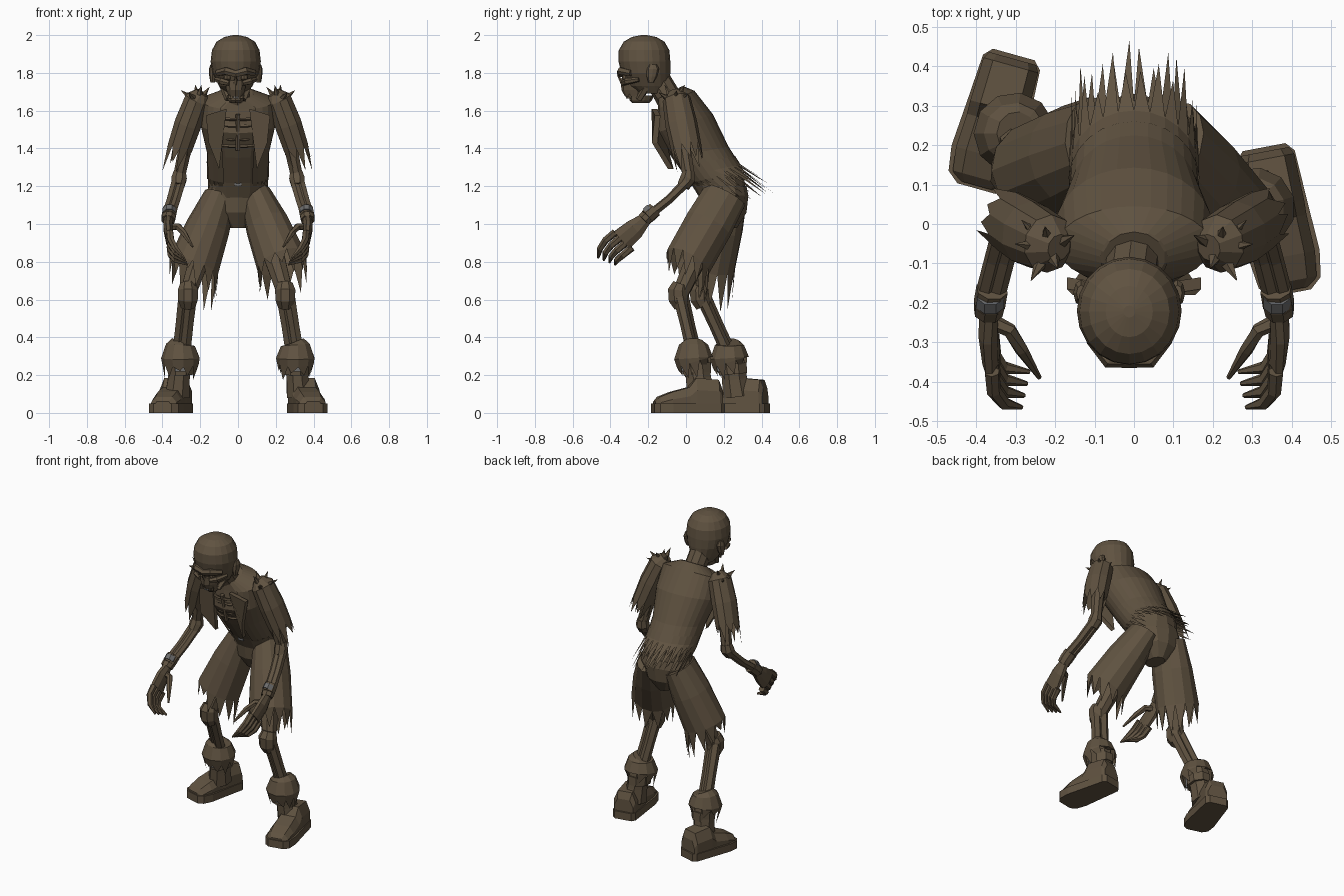
import bpy, bmesh, math, random
from mathutils import Vector as V

if "Cube" in bpy.data.objects:
    bpy.data.objects.remove(bpy.data.objects["Cube"])
random.seed(4)

def material(name, c):
    m = bpy.data.materials.new(name)
    m.diffuse_color = (*c, 1)
    m.use_nodes = True
    m.node_tree.nodes["Principled BSDF"].inputs["Base Color"].default_value = m.diffuse_color
    return m
BROWN = material("weathered brown", (0.116, 0.085, 0.052))
STEEL = material("dull steel", (0.15, 0.15, 0.15))

def skin(name, rings, mat=BROWN, closed=True, caps=True, teeth=None, out=None, bias=V()):
    """Join rings of points; teeth=(min,max) hangs ragged points from the last ring, longer towards bias."""
    bm = bmesh.new()
    vs = [[bm.verts.new(p) for p in r] for r in rings]
    n = len(vs[0])
    last = n if closed else n - 1
    for a, b in zip(vs, vs[1:]):
        for i in range(last):
            j = (i + 1) % n
            bm.faces.new((a[i], a[j], b[j], b[i]))
    if teeth:
        mid = sum((v.co for v in vs[-1]), V()) / n
        for i in range(last):
            p, q = vs[-1][i], vs[-1][(i + 1) % n]
            d = out or ((p.co - vs[-2][i].co).normalized())
            size = random.uniform(*teeth) + max(0, bias.dot(p.co - mid))
            tip = p.co.lerp(q.co, random.uniform(.3, .7)) + d * size
            bm.faces.new((p, q, bm.verts.new(tip)))
    elif caps and closed:
        bm.faces.new(vs[-1])
    if caps and closed:
        bm.faces.new(vs[0])
    bmesh.ops.recalc_face_normals(bm, faces=bm.faces)
    me = bpy.data.meshes.new(name)
    bm.to_mesh(me)
    bm.free()
    me.materials.append(mat)
    ob = bpy.data.objects.new(name, me)
    bpy.context.collection.objects.link(ob)
    return ob

def tube(name, pts, n=6, **kw):
    """Sweep along (x, y, z, rx, [ry]) points."""
    P = [V(p[:3]) for p in pts]
    rings = []
    for i, p in enumerate(pts):
        t = (P[min(i + 1, len(P) - 1)] - P[max(i - 1, 0)]).normalized()
        a = t.cross(V((0, 1, 0))).normalized()
        b = t.cross(a)
        rx, ry = p[3], p[-1]
        rings.append([P[i] + a * rx * math.cos(2 * math.pi * (k + .5) / n)
                      + b * ry * math.sin(2 * math.pi * (k + .5) / n) for k in range(n)])
    return skin(name, rings, **kw)

def flat_stack(name, levels, n, x=0, **kw):
    """Horizontal oval rings from (z, cy, rx, ry)."""
    return skin(name, [[V((x + rx * math.sin(2 * math.pi * k / n), cy - ry * math.cos(2 * math.pi * k / n), z))
                        for k in range(n)] for z, cy, rx, ry in levels], **kw)

def box(name, c, s, mat=BROWN):
    return skin(name, [[V((c[0] + i * s[0] / 2, c[1] + j * s[1] / 2, c[2] + k * s[2] / 2))
                        for i, j in ((-1, -1), (1, -1), (1, 1), (-1, 1))] for k in (-1, 1)], mat)

def cone(name, base, tip, r, n=5):
    return tube(name, [(*base, r), (*tip, .001)], n)

def torso_ring(cy, cz, w, d, t, gap, n, s=1):
    """Ring tilted down towards the front, with an opening of +-gap at the front."""
    r = []
    for k in range(n):
        a = gap + (2 * math.pi - 2 * gap) * k / (n - 1 if gap else n)
        r.append(V((w * s * math.sin(a), cy - d * s * math.cos(a), cz - t * math.cos(a))))
    return r

# Torso and open jacket
levels = [(-.085, 1.695, .085, .07, .035), (-.055, 1.655, .195, .10, .05), (-.012, 1.53, .2, .155, .05),
          (.07, 1.38, .165, .155, .03), (.16, 1.25, .16, .145, .035)]
skin("torso", [torso_ring(*l, 0, 14, .93) for l in levels + [(.195, 1.12, .15, .12, 0)]])
skin("jacket", [torso_ring(*l, .5, 25) for l in levels], closed=False,
     teeth=(.08, .22), out=V((0, .80, -.60)))
# Loose torn strips around the back hem
strips = [torso_ring(*l, 1.4, 15, 1.02) for l in levels[3:]]
skin("torn_hem", [[a.lerp(b, u) for a, b in zip(*strips)] for u in (.4, .75)], closed=False,
     teeth=(.08, .2), out=V((0, .84, -.54)))

# Ribs, sternum and belt
for i in range(5):
    z = 1.56 - i * .036
    y = -.158 + i * .013
    tube("rib", [(-.09, y + .02, z, .009), (-.04, y - .006, z - .005, .009),
                 (.04, y - .006, z - .005, .009), (.09, y + .02, z, .009)], 5)
tube("sternum", [(0, -.168, 1.58, .014), (0, -.12, 1.39, .012)], 5)
flat_stack("belt", [(1.19, .185, .155, .13), (1.27, .17, .155, .135)], 14)
box("belt_buckle", (0, .042, 1.23), (.035, .03, .06), STEEL)
flat_stack("pelvis", [(.98, .2, .05, .07), (1.06, .2, .13, .12), (1.15, .2, .17, .13), (1.2, .19, .155, .13)], 12)

# Neck and head
HX = -.012
tube("neck", [(0, -.05, 1.6, .075), (-.005, -.105, 1.69, .068), (HX, -.16, 1.78, .068)], 10)
flat_stack("skull", [(1.69, -.18, .06, .075), (1.73, -.2, .088, .112), (1.80, -.213, .122, .13),
                     (1.86, -.22, .133, .137), (1.92, -.222, .126, .134), (1.965, -.222, .102, .108),
                     (1.99, -.222, .06, .065), (2, -.222, .015, .015)], 20, x=HX)
tube("brow", [(HX - .095, -.29, 1.80, .018), (HX - .05, -.345, 1.81, .022), (HX, -.345, 1.795, .02),
              (HX + .05, -.345, 1.81, .022), (HX + .095, -.29, 1.80, .018)], 6)
flat_stack("upper_jaw", [(1.675, -.275, .04, .048), (1.71, -.28, .052, .062), (1.76, -.28, .06, .065)], 10, x=HX)
flat_stack("lower_jaw", [(1.64, -.24, .028, .045), (1.655, -.24, .042, .06), (1.68, -.235, .05, .065)], 10, x=HX)
cone("nose", (HX, -.325, 1.735), (HX, -.365, 1.79), .018)
for i in range(6):
    a = (i - 2.5) * .35
    box("tooth", (HX + .043 * math.sin(a), -.268 - .045 * math.cos(a), 1.676), (.011, .012, .024),
        STEEL if i in (2, 3) else BROWN)
for s in (1, -1):
    tube("cheekbone", [(HX + s * .035, -.335, 1.745, .014), (HX + s * .075, -.315, 1.755, .018),
                       (HX + s * .105, -.25, 1.765, .012)], 6)
    flat_stack("eye", [(1.757, -.318, .008, .008), (1.768, -.32, .02, .02), (1.785, -.32, .02, .02),
                       (1.795, -.318, .008, .008)], 8, x=HX + s * .045)
    tube("jaw_hinge", [(HX + s * .07, -.2, 1.74, .02), (HX + s * .04, -.25, 1.66, .018)], 5)
    flat_stack("ear", [(1.75, -.185, .012, .015), (1.78, -.18, .018, .028), (1.82, -.175, .02, .034),
                       (1.845, -.175, .012, .02)], 8, x=HX + s * .122)

for s in (1, -1):
    # Jacket lapel
    pts = [(.06, -.172, 1.61), (.17, -.155, 1.575), (.155, -.17, 1.43), (.10, -.085, 1.29)]
    skin("lapel", [[V((s * x, y + o, z)) for x, y, z in pts] for o in (-.01, .02)])
    # Ragged sleeve with spiked shoulder
    tube("sleeve", [(s * .19, -.06, 1.695, .035), (s * .215, -.05, 1.66, .07, .075), (s * .265, -.025, 1.53, .075, .085),
                    (s * .305, 0, 1.41, .07, .082)], 10, teeth=(.05, .15))
    for dx, dy, dz in ((.9, .1, .7), (.1, .5, .9), (-.6, .3, .8), (.5, -.9, .6), (-.2, -.5, .9), (.7, .7, .5)):
        d = V((s * dx, dy, dz)).normalized()
        c = V((s * .215, -.06, 1.64))
        cone("shoulder_spike", c + d * .045, c + d * .11, .02)
    # Bony arm
    tube("upper_arm", [(s * .22, -.05, 1.62, .045), (s * .28, -.01, 1.4, .038), (s * .312, .015, 1.25, .034)], 8)
    tube("elbow", [(s * .308, .015, 1.28, .034), (s * .312, .01, 1.24, .044), (s * .318, -.015, 1.2, .036)], 8)
    for o in (.016, -.014):
        tube("forearm_bone", [(s * (.312 + o), .01, 1.23, .026), (s * (.34 + o), -.09, 1.13, .024),
                              (s * (.366 + o), -.19, 1.05, .024)], 6)
    tube("wrist_band", [(s * .36, -.165, 1.076, .041), (s * .367, -.205, 1.04, .041)], 8)
    tube("wrist_strap", [(s * .367, -.205, 1.04, .04), (s * .37, -.225, 1.02, .038)], 8)
    q = V((s * .3635, -.185, 1.058))
    tube("wrist_plate", [(*(q + V((-.001, -.006 + k, .004 + k * .9))), .037, .042) for k in (.013, -.012)],
         8, mat=STEEL)
    # Hand hanging with curled fingers
    tube("palm", [(s * .368, -.21, 1.03, .026, .034), (s * .37, -.27, .975, .026, .058),
                  (s * .362, -.34, .915, .022, .066)], 8)
    for i in range(4):
        u = i / 3
        k = V((s * .36, -.375 + .09 * u, .955 - .08 * u))
        tube("finger", [(*k, .02), (*(k + V((s * -.005, -.05, -.04))), .019), (s * .33, k.y - .08, k.z - .085 + .02 * u, .017),
                        (s * (.285 - .02 * u), -.465 + .09 * u, .82 - .035 * u, .006)], 6)
    tube("thumb", [(s * .355, -.25, .985, .02), (s * .315, -.27, .985, .019), (s * .285, -.32, .95, .017),
                   (s * .24, -.39, .88, .006)], 6)

# Legs: the left-hand one trails behind
for s, hem, knee, ank, heel, toe in (
        (1, (.232, .01, .80), (.25, -.03, .63), (.305, .05, .29), (.33, .195), (.40, -.175)),
        (-1, (-.232, .135, .78), (-.265, .085, .63), (-.303, .24, .29), (-.305, .43), (-.40, .09))):
    hip = V((s * .095, .205, 1.15))
    mid = hip.lerp(V(hem), .45)
    tube("ragged_shorts", [(*hip, .085, .12), (*mid, .118, .13), (*hem, .138, .128)], 13, teeth=(.04, .13),
         out=V((s * .08, -.08, -1)), bias=V((-s * .4, .5, 0)))
    tube("thigh", [(*hip, .06), (*hip.lerp(V(knee), .6), .06), (*knee, .045)], 8)
    K, A = V(knee), V(ank)
    tube("knee", [(*(K + V((0, 0, .055))), .042), (*(K + V((0, -.012, .02))), .058),
                  (*(K + V((0, -.01, -.03))), .056), (*(K + V((0, .005, -.07))), .04)], 8)
    for o in (-.02, .02):
        d = V((o, -o * .4, 0))
        tube("shin_bone", [(*(K + d), .034), (*(K.lerp(A, .5) + d), .031), (*(A + d), .033)], 6)
    # Boot shaft, ragged cuff and ankle buckle
    foot = A + V((s * .018, .03, -.2))
    tube("boot_shaft", [(*foot, .07, .08), (*foot.lerp(A, .45), .062, .072), (*(A + V((0, 0, .03))), .066)], 8)
    tube("boot_cuff", [(*(A + V((-.006 * s, -.01, .085))), .055), (*(A + V((0, -.01, .07))), .078),
                       (*(A + V((0, -.01, 0))), .104), (*(A + V((0, -.004, -.02))), .1)],
         11, teeth=(.02, .09))
    tube("ankle_strap", [(*(A + V((0, .01, -.085))), .07, .08), (*(A + V((0, .005, -.03))), .072, .082)], 8)
    box("strap_buckle", A + V((0, -.07, -.035)), (.06, .02, .07), STEEL)
    # Chunky shoe
    H, T = V((*heel, 0)), V((*toe, 0))
    side = (T - H).cross(V((0, 0, 1))).normalized()
    upper = [(.03, .062, .13), (.08, .072, .175), (.4, .075, .185), (.5, .074, .135), (.75, .078, .11),
             (.92, .07, .085), (.98, .05, .06)]
    skin("shoe_upper", [[H.lerp(T, u) + side * w * a + V((0, 0, h * b)) for a, b in
                         ((-1, .05), (-1, .65), (-.65, 1), (.65, 1), (1, .65), (1, .05))] for u, w, h in upper])
    sole = [(0, .055), (.06, .075), (.4, .082), (.75, .09), (.93, .08), (1, .05)]
    skin("shoe_sole", [[H.lerp(T, u) + side * w * a + V((0, 0, b)) for a, b in
                        ((-1, 0), (-1, .05), (1, .05), (1, 0))] for u, w in sole])
